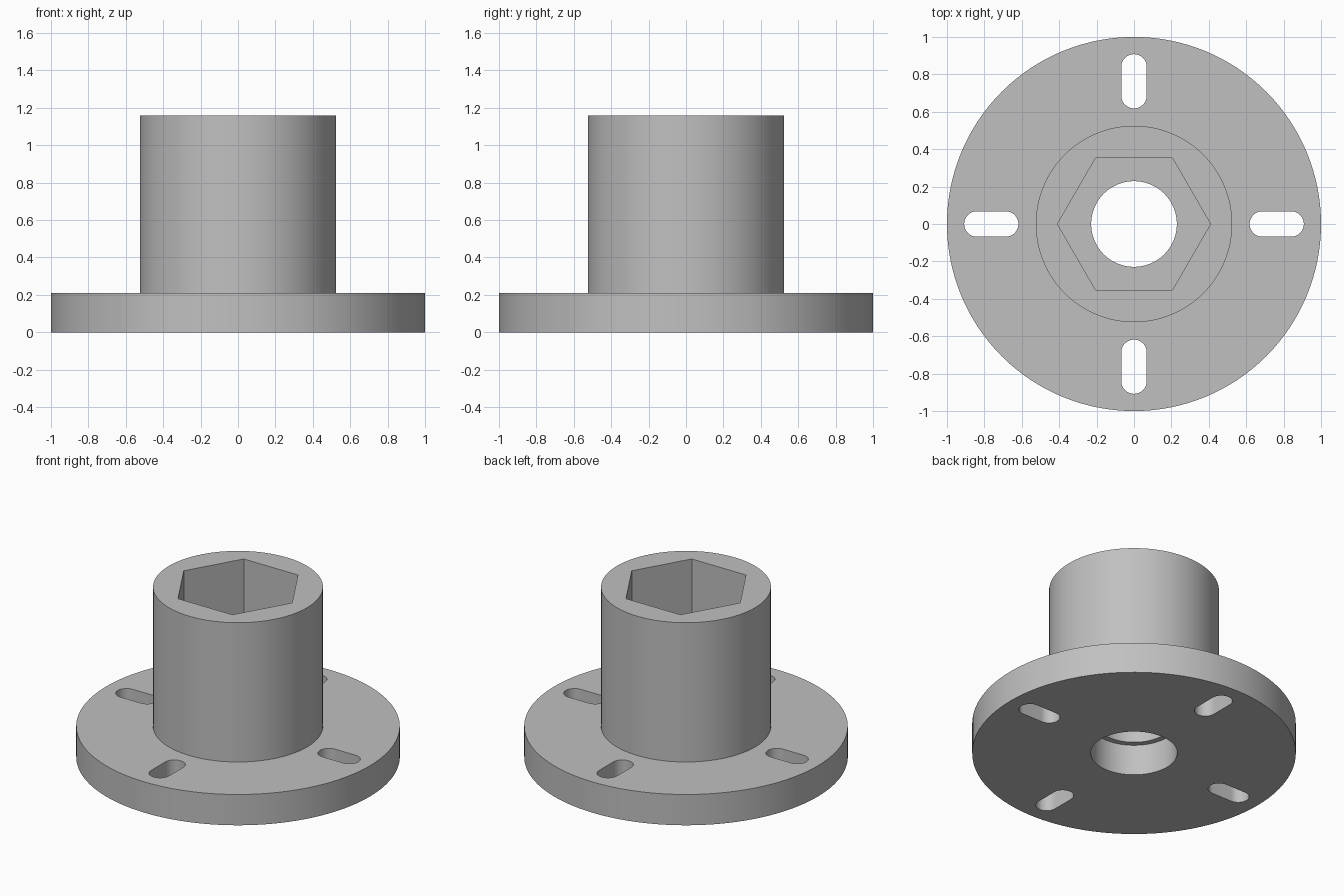
import bpy, bmesh, math
from mathutils import Matrix, Vector

cube = bpy.data.objects.get("Cube")
if cube:
    bpy.data.objects.remove(cube, do_unlink=True)

SEGMENTS = 128
FLANGE_R, FLANGE_TOP = 1.0, 0.21
BARREL_R, BARREL_TOP = 0.525, 1.16
BORE_R, RECESS_R = 0.229, 0.267
HEX_R, HEX_FLOOR = 0.409, 0.40
SLOT_IN, SLOT_OUT, SLOT_HALF = 0.618, 0.908, 0.068

grey = bpy.data.materials.new("plain grey")
grey.use_nodes = True
colour = (0.53, 0.53, 0.53, 1)
grey.diffuse_color = colour
grey.node_tree.nodes["Principled BSDF"].inputs["Base Color"].default_value = colour


def finish(name, bm):
    bmesh.ops.recalc_face_normals(bm, faces=bm.faces)
    mesh = bpy.data.meshes.new(name)
    bm.to_mesh(mesh)
    bm.free()
    mesh.materials.append(grey)
    obj = bpy.data.objects.new(name, mesh)
    bpy.context.collection.objects.link(obj)
    return obj


def lathe(name, profile):
    """Revolve a closed (radius, height) profile around the z axis."""
    bm = bmesh.new()
    verts = [bm.verts.new((r, 0, z)) for r, z in profile]
    edges = [bm.edges.new((a, b)) for a, b in zip(verts, verts[1:] + verts[:1])]
    bmesh.ops.spin(bm, geom=verts + edges, cent=(0, 0, 0), axis=(0, 0, 1),
                   angle=math.tau, steps=SEGMENTS)
    bmesh.ops.remove_doubles(bm, verts=bm.verts, dist=0.0001)
    return finish(name, bm)


def prism(bm, outline, bottom, top):
    """Extrude a flat outline into a solid."""
    face = bm.faces.new([bm.verts.new((x, y, bottom)) for x, y in outline])
    new = bmesh.ops.extrude_face_region(bm, geom=[face])["geom"]
    bmesh.ops.translate(bm, vec=Vector((0, 0, top - bottom)),
                        verts=[v for v in new if isinstance(v, bmesh.types.BMVert)])


def arc(cx, radius, start, end, steps):
    return [(cx + radius * math.cos(a), radius * math.sin(a))
            for a in (start + (end - start) * i / steps for i in range(steps + 1))]


# Flange, barrel and stepped through-bore in one turned body
body = lathe("flanged_hub", [
    (RECESS_R, 0), (FLANGE_R, 0), (FLANGE_R, FLANGE_TOP), (BARREL_R, FLANGE_TOP),
    (BARREL_R, BARREL_TOP), (BORE_R, BARREL_TOP), (BORE_R, FLANGE_TOP),
    (RECESS_R, FLANGE_TOP)])

# Hexagonal socket cutter
bm = bmesh.new()
prism(bm, arc(0, HEX_R, 0, math.tau, 6)[:-1], HEX_FLOOR, BARREL_TOP + 0.2)
hex_cutter = finish("hex_socket_cutter", bm)

# Four radial mounting slot cutters
bm = bmesh.new()
quarter = math.pi / 2
outline = (arc(SLOT_OUT - SLOT_HALF, SLOT_HALF, -quarter, quarter, 16)
           + arc(SLOT_IN + SLOT_HALF, SLOT_HALF, quarter, 3 * quarter, 16))
for i in range(4):
    turn = Matrix.Rotation(i * quarter, 2)
    prism(bm, [turn @ Vector(p) for p in outline], -0.1, FLANGE_TOP + 0.1)
slot_cutter = finish("mounting_slot_cutter", bm)

# Cut the socket and slots, then drop the cutters
bpy.context.view_layer.objects.active = body
for cutter in (hex_cutter, slot_cutter):
    cutter.hide_render = True
    cut = body.modifiers.new(cutter.name, "BOOLEAN")
    cut.operation = "DIFFERENCE"
    cut.solver = "EXACT"
    cut.object = cutter
    bpy.ops.object.modifier_apply(modifier=cut.name)
    bpy.data.objects.remove(cutter, do_unlink=True)

bpy.ops.object.select_all(action="DESELECT")
body.select_set(True)
bpy.ops.object.shade_smooth_by_angle(angle=math.radians(30))
